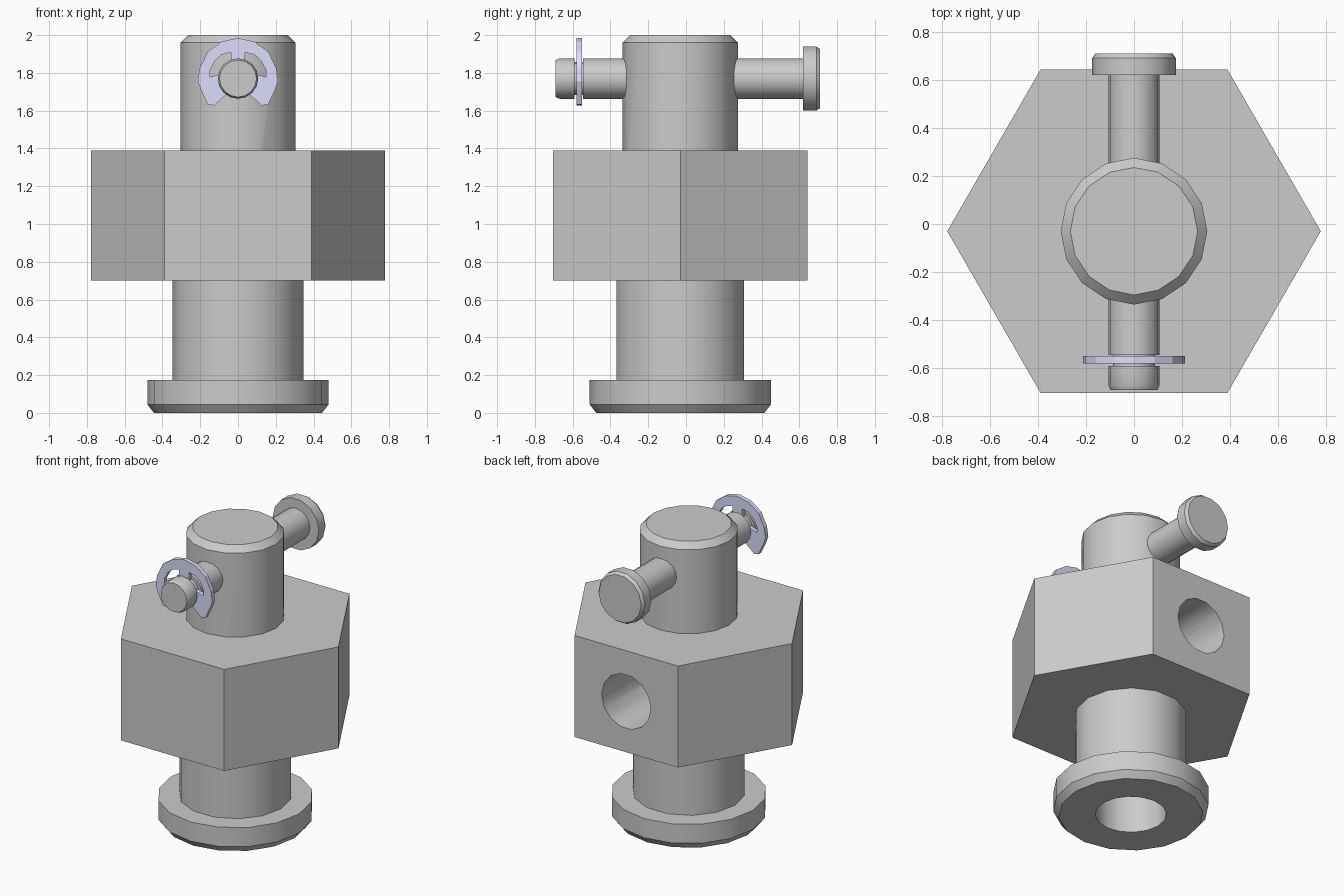
import bpy, bmesh, math
from mathutils import Matrix

if "Cube" in bpy.data.objects:
    bpy.data.objects.remove(bpy.data.objects["Cube"])

AXIS_Y = -0.03   # body axis offset
PIN_Z = 1.77
TO_Y = Matrix.Rotation(-math.pi / 2, 4, 'X')


def finish(name, bm, matrix=None):
    bmesh.ops.recalc_face_normals(bm, faces=bm.faces)
    if matrix:
        bm.transform(matrix)
    me = bpy.data.meshes.new(name)
    bm.to_mesh(me)
    bm.free()
    ob = bpy.data.objects.new(name, me)
    bpy.context.collection.objects.link(ob)
    return ob


def lathe(name, profile, n, matrix):
    """Closed solid of revolution from (radius, height) pairs."""
    bm = bmesh.new()
    rings = [[bm.verts.new((r * math.cos(2 * math.pi * i / n),
                            r * math.sin(2 * math.pi * i / n), h))
              for i in range(n)] for r, h in profile]
    for a, b in zip(rings, rings[1:]):
        for i in range(n):
            j = (i + 1) % n
            bm.faces.new((a[i], a[j], b[j], b[i]))
    bm.faces.new(rings[0][::-1])
    bm.faces.new(rings[-1])
    return finish(name, bm, matrix)


def boolean(target, other, operation):
    """Apply a boolean and remove the helper."""
    mod = target.modifiers.new("bool", 'BOOLEAN')
    mod.operation, mod.solver, mod.object = operation, 'EXACT', other
    dg = bpy.context.evaluated_depsgraph_get()
    me = bpy.data.meshes.new_from_object(target.evaluated_get(dg))
    target.modifiers.clear()
    target.data = me
    bpy.data.objects.remove(other)


def smooth(ob):
    bpy.ops.object.select_all(action='DESELECT')
    ob.select_set(True)
    bpy.context.view_layer.objects.active = ob
    bpy.ops.object.shade_smooth_by_angle(angle=math.radians(30))


# Body: hex block joined with flange, lower stem and upper post
body_m = Matrix.Translation((0, AXIS_Y, 0))
body = lathe("hex_body", [(0.777, 0.70), (0.777, 1.39)], 6, body_m)
for name, prof, n in [
    ("lower_stem", [(0.347, 0.10), (0.347, 0.90)], 14),
    ("flange", [(0.445, 0), (0.48, 0.045), (0.48, 0.175)], 16),
    ("upper_post", [(0.305, 1.30), (0.305, 1.96), (0.265, 2.0)], 16),
]:
    boolean(body, lathe(name, prof, n, body_m), 'UNION')

# Bottom bore and the port in the back face
boolean(body, lathe("bore_cutter", [(0.22, -0.2), (0.22, 1.24)], 16, body_m), 'DIFFERENCE')
port_m = Matrix.Translation((0, 0, 1.045)) @ TO_Y
boolean(body, lathe("port_cutter", [(0.185, AXIS_Y), (0.185, 0.9)], 14, port_m), 'DIFFERENCE')
smooth(body)

# Cross pin with retaining groove, and its head
pin_m = Matrix.Translation((0, 0, PIN_Z)) @ TO_Y
smooth(lathe("cross_pin", [(0.098, -0.69), (0.107, -0.67), (0.107, -0.59), (0.088, -0.59),
                           (0.088, -0.545), (0.107, -0.545), (0.107, 0.63)], 16, pin_m))
smooth(lathe("pin_head", [(0.174, 0.62), (0.174, 0.69), (0.16, 0.71)], 14, pin_m))

# Retaining clip: half outline (x, z) from the pin centre, mirrored in x
outer = [(0.085, 0.196), (0.16, 0.143), (0.203, 0.055), (0.213, -0.015),
         (0.195, -0.063), (0.16, -0.137), (0.127, -0.143), (0.048, -0.074)]
groove = [(0.088 * math.cos(a), 0.088 * math.sin(a)) for a in (-0.7, -0.35, 0.0, 0.3)]
window = [(0.148, 0.008), (0.148, 0.045), (0.122, 0.095), (0.085, 0.127),
          (0.037, 0.138), (0.037, 0.08)]
half = outer + groove + window
outline = [(0, 0.215)] + half + [(0, 0.088)] + [(-x, z) for x, z in reversed(half)]
bm = bmesh.new()
face = bm.faces.new([bm.verts.new((x, -0.58, PIN_Z + z)) for x, z in outline])
ext = bmesh.ops.extrude_face_region(bm, geom=[face], use_keep_orig=True)
bmesh.ops.translate(bm, vec=(0, 0.03, 0),
                    verts=[v for v in ext["geom"] if isinstance(v, bmesh.types.BMVert)])
clip = finish("retaining_clip", bm)
mat = bpy.data.materials.new("clip_blue_grey")
mat.diffuse_color = (0.72, 0.72, 0.98, 1)
mat.use_nodes = True
mat.node_tree.nodes["Principled BSDF"].inputs["Base Color"].default_value = mat.diffuse_color
clip.data.materials.append(mat)
